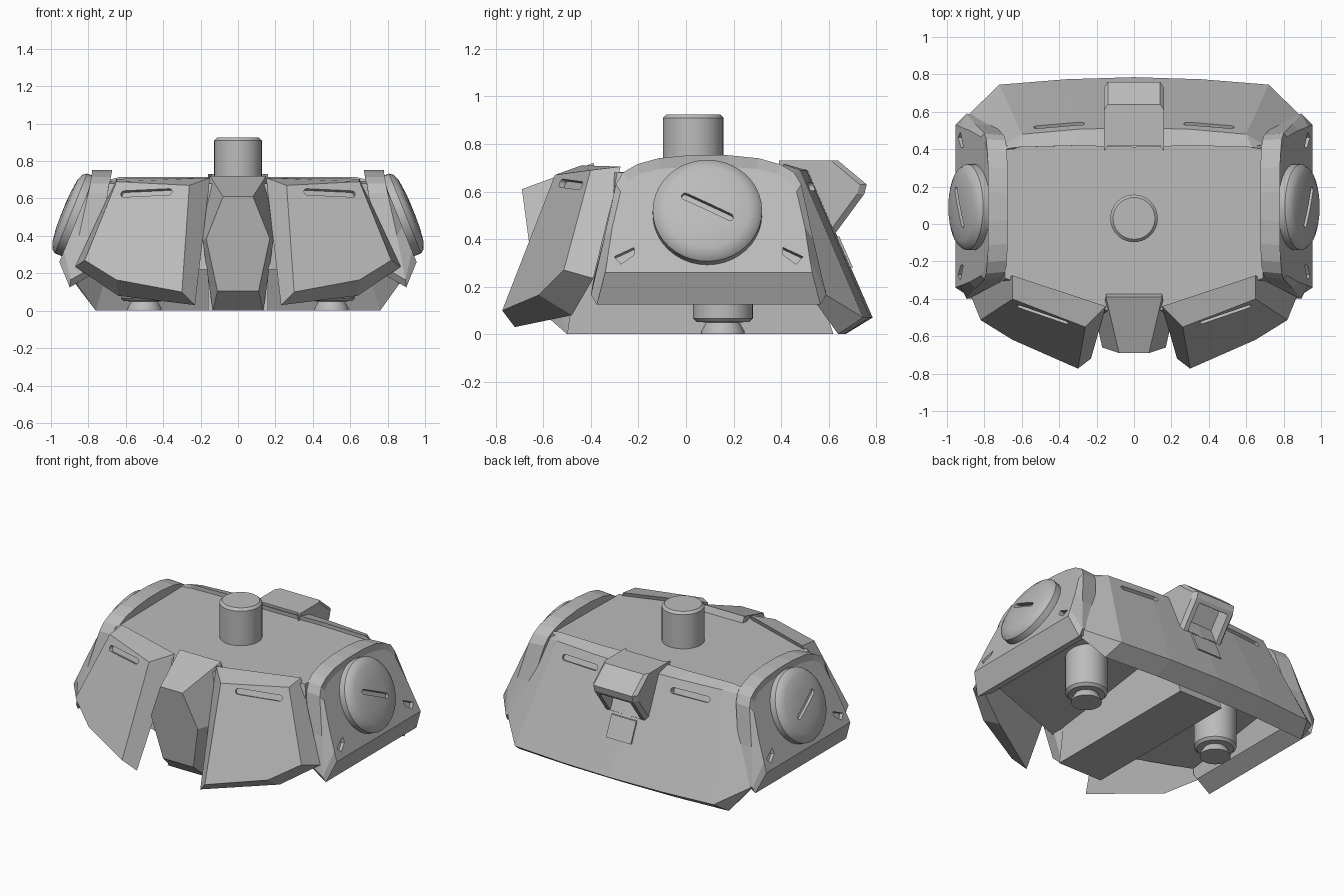
import bpy, bmesh, math
from mathutils import Vector as V

cube = bpy.data.objects.get("Cube")
if cube:
    bpy.data.objects.remove(cube, do_unlink=True)

grey = bpy.data.materials.new("plain_grey")
grey.use_nodes = True
COL = (0.5, 0.5, 0.5, 1)
grey.diffuse_color = COL
grey.node_tree.nodes["Principled BSDF"].inputs["Base Color"].default_value = COL


def loft(name, loops, s=1, smooth=False):
    """Skin closed loops of points, cap both ends; s=-1 mirrors in x."""
    bm = bmesh.new()
    rings = [[bm.verts.new((p[0] * s, p[1], p[2])) for p in lp] for lp in loops]
    n = len(rings[0])
    for a, b in zip(rings, rings[1:]):
        for i in range(n):
            j = (i + 1) % n
            bm.faces.new((a[i], a[j], b[j], b[i]))
    bm.faces.new(rings[0])
    bm.faces.new(rings[-1])
    bmesh.ops.recalc_face_normals(bm, faces=bm.faces)
    me = bpy.data.meshes.new(name)
    bm.to_mesh(me)
    bm.free()
    me.materials.append(grey)
    ob = bpy.data.objects.new(name, me)
    bpy.context.collection.objects.link(ob)
    if smooth:
        bpy.ops.object.select_all(action='DESELECT')
        ob.select_set(True)
        bpy.context.view_layer.objects.active = ob
        bpy.ops.object.shade_smooth_by_angle(angle=math.radians(35))
    return ob


def lathe(name, c, axis, prof, s=1, n=40):
    """Turn (radius, height) pairs about an axis through c."""
    axis = V(axis).normalized()
    u = V((0, 1, 0))
    u = (u - axis * u.dot(axis)).normalized()
    w = axis.cross(u)
    ang = [math.tau * i / n for i in range(n)]
    loops = [[V(c) + axis * h + (u * math.cos(a) + w * math.sin(a)) * r for a in ang]
             for r, h in prof]
    return loft(name, loops, s, True)


def cut(ob, c, u, nrm, pts, depth, s=1):
    """Sink a pocket with outline pts into a face."""
    nrm = V(nrm).normalized()
    u = V(u)
    u = (u - nrm * u.dot(nrm)).normalized()
    v = nrm.cross(u)
    tool = loft("cutter", [[V(c) + u * a + v * b + nrm * h for a, b in pts]
                           for h in (-depth, 0.05)], s)
    tool.hide_render = True
    mod = ob.modifiers.new("pocket", 'BOOLEAN')
    mod.operation, mod.solver, mod.object = 'DIFFERENCE', 'EXACT', tool
    bpy.context.view_layer.update()
    dg = bpy.context.evaluated_depsgraph_get()
    me = bpy.data.meshes.new_from_object(ob.evaluated_get(dg))
    ob.modifiers.clear()
    ob.data = me
    bpy.data.objects.remove(tool, do_unlink=True)


def capsule(length, r, n=8):
    """Outline of a round-ended slot."""
    half = length / 2 - r
    out = []
    for side in (1, -1):
        for i in range(n + 1):
            a = -math.pi / 2 + math.pi * i / n
            out.append((side * (half + r * math.cos(a)), side * r * math.sin(a)))
    return out


def both(half):
    """Complete a half outline with its mirror image."""
    return half + [(-x, y, z) for x, y, z in reversed(half)]


# Hip body and keel
loft("hip_body", [both([(0.70, 0.42, 0.69), (0.69, -0.29, 0.68), (0.15, -0.46, 0.68)]),
                  both([(0.76, 0.46, 0.36), (0.76, -0.36, 0.24), (0.16, -0.56, 0.22)])])
loft("keel", [[(x, y, z) for y, z in ((-0.5, 0), (0.62, 0), (0.42, 0.6), (-0.4, 0.67))]
              for x in (-0.16, 0.16)])

# Waist post
lathe("waist_post", (0, 0.03, 0), (0, 0, 1),
      [(0.127, 0.6), (0.127, 0.91), (0.112, 0.925)])

# Front center guard
rim = [(0.15, -0.39, 0.72), (0.19, -0.57, 0.38), (0.135, -0.50, 0.0)]
face = [(0.08, -0.69, 0.61), (0.17, -0.66, 0.385), (0.11, -0.62, 0.105)]
back = [(0.15, -0.37, 0.67), (0.16, -0.40, 0.38), (0.135, -0.42, 0.0)]
loft("center_guard", [both(back), both(rim), both(face)])

# Rear skirt, lofted across its width
mid = [(0, 0.41, 0.715), (0, 0.515, 0.69), (0, 0.785, 0.07), (0, 0.67, 0), (0, 0.43, 0.55)]
side = [(0.63, 0.41, 0.715), (0.60, 0.48, 0.69), (0.72, 0.745, 0.07),
        (0.76, 0.64, 0), (0.60, 0.41, 0.55)]
end = [(0.69, 0.40, 0.70), (0.70, 0.42, 0.66), (0.89, 0.58, 0.17),
       (0.86, 0.54, 0.14), (0.68, 0.36, 0.55)]
half = [V(a).lerp(V(b), 0.5) + V((0, 0.009, 0)) for a, b in zip(mid, side)]
cols = [half, side, end]
mirror = [[(-p[0], p[1], p[2]) for p in c] for c in reversed(cols)]
skirt = loft("rear_skirt", mirror + [mid] + cols)
for s in (1, -1):
    cut(skirt, (0.4, 0.525, 0.62), (1, -0.05, 0), (0, 0.92, 0.4), capsule(0.27, 0.018), 0.025, s)

# Rear bracket with open socket
prof = [(0.42, 0.73), (0.64, 0.73), (0.76, 0.63), (0.75, 0.59), (0.61, 0.40), (0.45, 0.45)]
bracket = loft("rear_bracket", [[(x, y + dy, z) for y, z in prof]
                                for x, dy in ((-0.16, -0.03), (-0.14, 0), (0.14, 0), (0.16, -0.03))])
sock = [(-0.11, -0.095), (0.11, -0.095), (0.11, 0.085), (-0.11, 0.085)]
cut(bracket, (0, 0.68, 0.495), (1, 0, 0), (0, 0.8, -0.59), sock, 0.1)
loft("bracket_tongue", [[(x, y, z) for y, z in ((0.61, 0.41), (0.645, 0.41), (0.702, 0.28), (0.67, 0.28))]
                        for x in (-0.09, 0.09)])

CY = 0.095           # middle of the side armor along y
TILT = math.radians(22)
AX = V((math.cos(TILT), 0, math.sin(TILT)))
UP = V((-math.sin(TILT), 0, math.cos(TILT)))


def slab_x(z):
    return 0.955 - (z - 0.26) * math.tan(TILT)


def arch(pts):
    """Symmetric loop from (x, half width, z) points."""
    return [(x, CY - w, z) for x, w, z in pts] + [(x, CY + w, z) for x, w, z in reversed(pts)]


for s, tag in ((1, "left_"), (-1, "right_")):
    # Front panel: outer face on a tilted plane, chamfered to a wider back
    def on_plane(x, z):
        return (x, -0.555 + 0.363 * (x - 0.26) + 0.415 * (z - 0.66), z)
    outer = [on_plane(x, z) for x, z in
             ((0.26, 0.67), (0.65, 0.69), (0.82, 0.27), (0.65, 0.165), (0.30, 0.10))]
    inner = [(0.15, -0.44, 0.71), (0.65, -0.275, 0.705), (0.87, -0.39, 0.235),
             (0.64, -0.48, 0.08), (0.23, -0.72, 0.03)]
    panel = loft(tag + "front_panel", [inner, outer], s)
    cut(panel, on_plane(0.49, 0.63), (0.40, 0.14, -0.02), (0.363, -1, 0.415),
        capsule(0.29, 0.018), 0.025, s)

    # Side armor: a tilted slab with an arched top
    flat = [(0.435, 0.26), (0.425, 0.32), (0.405, 0.45), (0.37, 0.60), (0.34, 0.645),
            (0.29, 0.675), (0.20, 0.695), (0.08, 0.705)]
    ridge = [(0.90, 0.47, 0.125), (0.895, 0.495, 0.165), (0.85, 0.44, 0.40), (0.80, 0.39, 0.63),
             (0.79, 0.36, 0.68), (0.785, 0.30, 0.715), (0.78, 0.21, 0.74), (0.78, 0.08, 0.753)]
    root = [(x - 0.105, w - 0.01, z + 0.06 * (z < 0.2)) for x, w, z in ridge]
    armor = loft(tag + "side_armor",
                 [arch(root), arch(ridge), arch([(slab_x(z), w, z) for w, z in flat])], s)
    for d in (-1, 1):
        notch = [(0.042 * d, -0.038), (0.042 * d, -0.004), (-0.013 * d, 0.038), (-0.042 * d, 0.004)]
        cut(armor, (slab_x(0.33), CY + 0.355 * d, 0.33), (0, -1, 0), AX, notch, 0.025, s)

    # Round hip cap with slot
    hub = V((slab_x(0.505), 0.09, 0.505))
    cap = lathe(tag + "hip_cap", hub, AX,
                [(0.225, -0.06), (0.23, 0.0), (0.23, 0.04), (0.215, 0.06), (0.18, 0.075),
                 (0.10, 0.085), (0.03, 0.087)], s)
    cut(cap, hub + AX * 0.087, V((0, 0.9, 0)) - UP * 0.45, AX, capsule(0.24, 0.015), 0.025, s)

    # Leg joint
    lathe(tag + "leg_joint", (0.5, 0.155, 0), (0, 0, 1),
          [(0.092, 0), (0.09, 0.015), (0.07, 0.05), (0.11, 0.051), (0.126, 0.067), (0.126, 0.45)], s)
